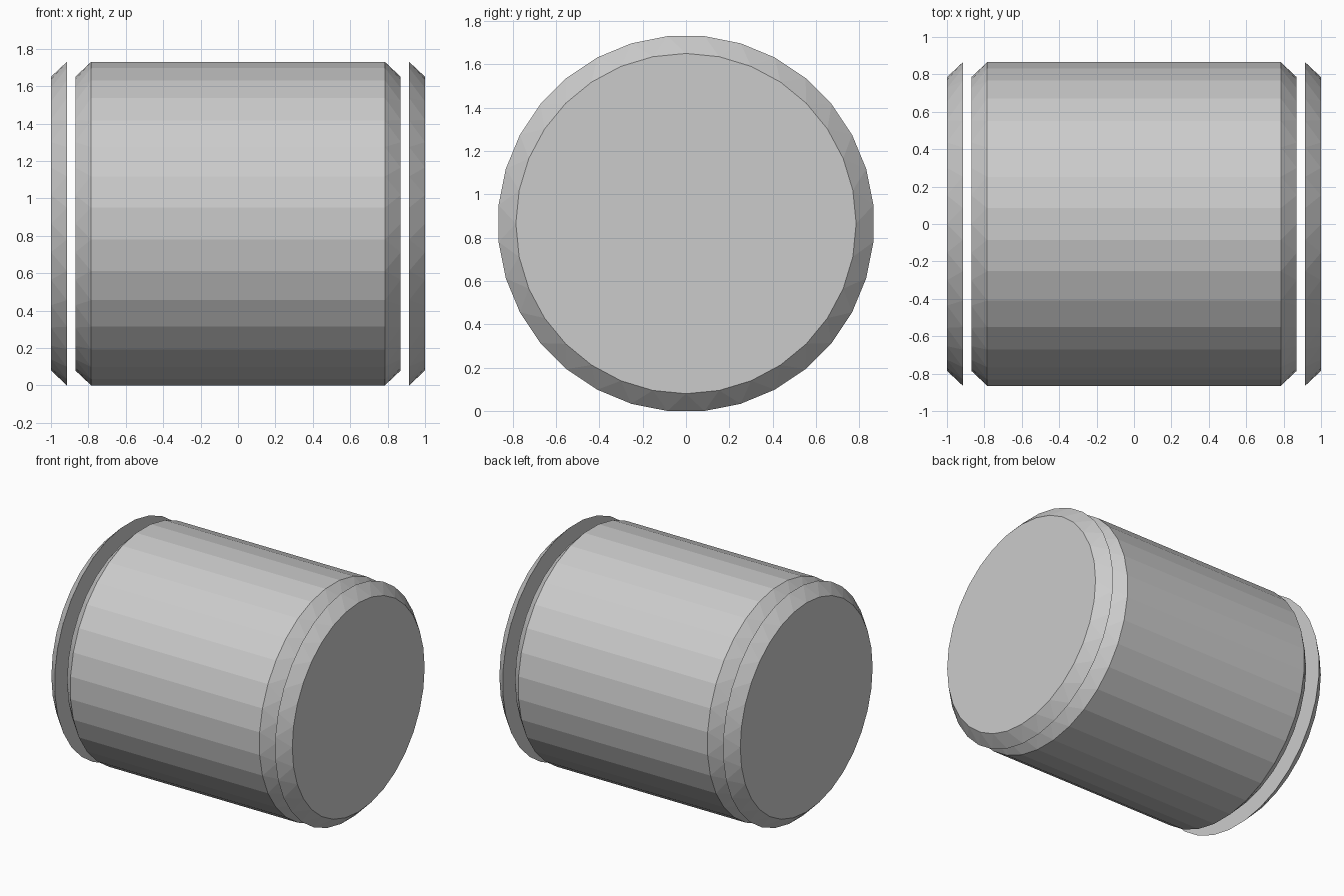
import bpy, bmesh
from math import cos, sin, pi

if "Cube" in bpy.data.objects:
    bpy.data.objects.remove(bpy.data.objects["Cube"])

SIDES = 32
WIDE, NARROW = 0.869, 0.785   # vertex radii of the barrel and the chamfered ends
ZC = 0.865                    # axis height


def ring(bm, x, wide):
    """Ring of vertices about the x axis; wide rings are turned by half a step."""
    r, shift = (WIDE, 0.5) if wide else (NARROW, 0.0)
    angles = [2 * pi * (i + shift) / SIDES for i in range(SIDES)]
    return [bm.verts.new((x, r * cos(a), ZC + r * sin(a))) for a in angles]


def turned_part(name, stations):
    """Closed solid through (x, wide) stations along the x axis."""
    bm = bmesh.new()
    rings = [ring(bm, x, wide) for x, wide in stations]
    for (a, b), (sa, sb) in zip(zip(rings, rings[1:]), zip(stations, stations[1:])):
        for i in range(SIDES):
            j = (i + 1) % SIDES
            if sa[1] == sb[1]:                    # straight wall
                bm.faces.new((a[i], a[j], b[j], b[i]))
            else:                                 # chamfer of alternating triangles
                n, w = (b, a) if sa[1] else (a, b)
                bm.faces.new((n[i], n[j], w[i]))
                bm.faces.new((w[i], n[j], w[j]))
    bm.faces.new(rings[0])
    bm.faces.new(rings[-1])
    bmesh.ops.recalc_face_normals(bm, faces=bm.faces)
    mesh = bpy.data.meshes.new(name)
    bm.to_mesh(mesh)
    bm.free()
    obj = bpy.data.objects.new(name, mesh)
    bpy.context.collection.objects.link(obj)
    return obj


# Main barrel with chamfered ends
turned_part("barrel", [(-0.87, False), (-0.785, True), (0.785, True), (0.87, False)])

# Separate end discs, tapering outwards
for side, s in (("left", -1), ("right", 1)):
    turned_part(side + "_end_disc", [(s * 0.915, True), (s * 1.0, False)])
